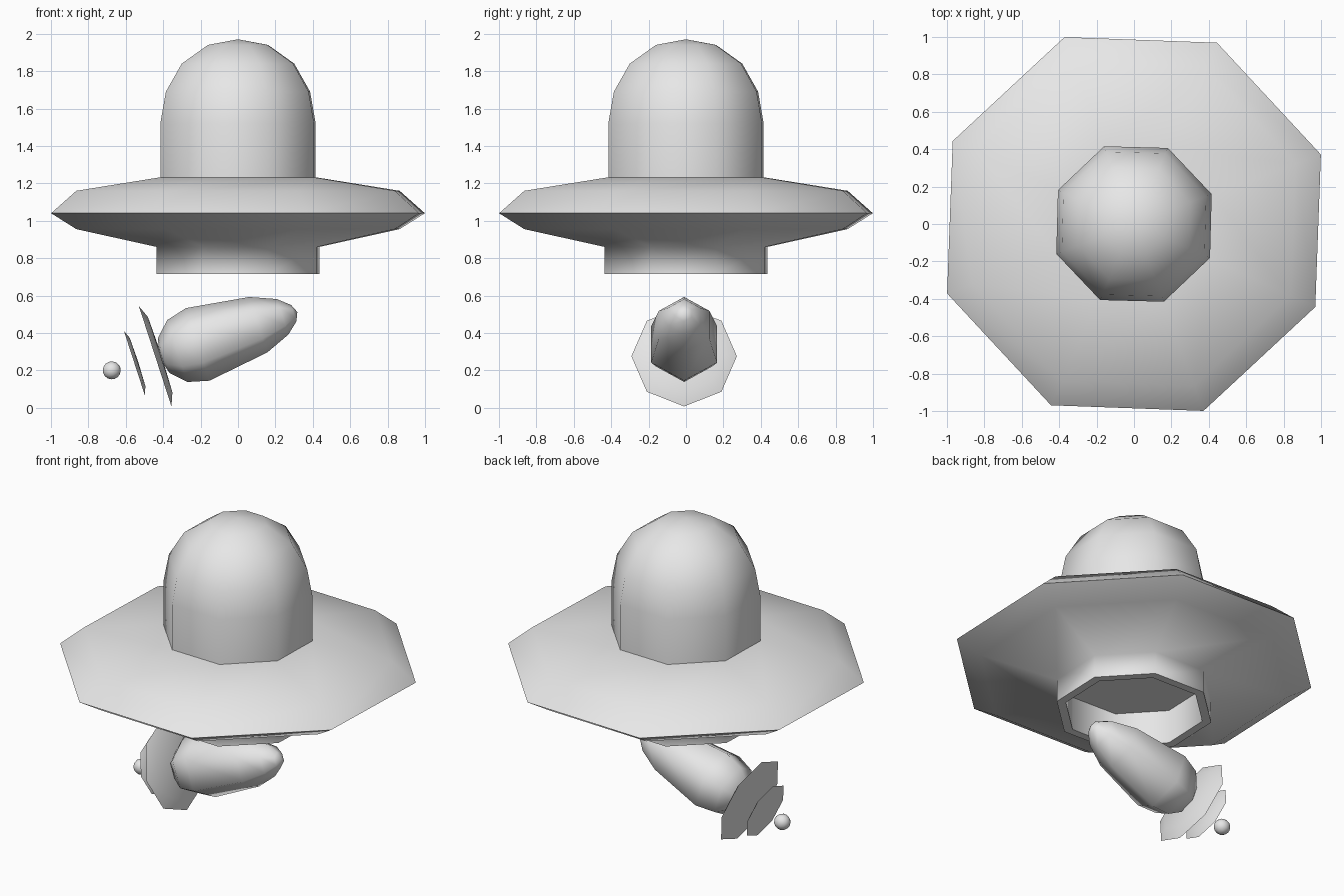
import bpy
import bmesh
from math import cos, sin, radians, tau
from mathutils import Matrix

default = bpy.data.objects.get("Cube")
if default:
    bpy.data.objects.remove(default)

grey = bpy.data.materials.new("light_grey")
grey.use_nodes = True
GREY = (0.8, 0.8, 0.8, 1)
grey.diffuse_color = GREY
grey.node_tree.nodes["Principled BSDF"].inputs["Base Color"].default_value = GREY


def lathe(name, profile, sides, matrix=Matrix(), turn=0, angle=85):
    """Spin (radius, height) points round local z; a zero radius is a pole."""
    bm = bmesh.new()
    rings = []
    for r, h in profile:
        if r == 0:
            rings.append([bm.verts.new((0, 0, h))] * sides)
        else:
            angles = [radians(turn) + tau * i / sides for i in range(sides)]
            rings.append([bm.verts.new((r * cos(a), r * sin(a), h)) for a in angles])
    for low, high in zip(rings, rings[1:]):
        for i in range(sides):
            j = (i + 1) % sides
            corners = dict.fromkeys((low[i], low[j], high[j], high[i]))
            bm.faces.new(list(corners))
    bmesh.ops.recalc_face_normals(bm, faces=bm.faces)
    bm.transform(matrix)
    mesh = bpy.data.meshes.new(name)
    bm.to_mesh(mesh)
    bm.free()
    mesh.materials.append(grey)
    obj = bpy.data.objects.new(name, mesh)
    bpy.context.collection.objects.link(obj)
    bpy.ops.object.select_all(action="DESELECT")
    obj.select_set(True)
    bpy.context.view_layer.objects.active = obj
    bpy.ops.object.shade_smooth_by_angle(angle=radians(angle))
    return obj


# Saucer hull with a hollow neck underneath
lathe("saucer_hull", [
    (0, 0.93), (0.41, 0.93), (0.41, 0.715), (0.464, 0.715), (0.464, 0.86),
    (0.922, 0.955), (1.066, 1.04), (0.922, 1.16), (0.445, 1.232), (0, 1.232),
], 8, turn=20.4)

# Cockpit dome
lathe("dome", [
    (0.445, 1.225), (0.445, 1.52), (0.413, 1.69), (0.322, 1.84),
    (0.172, 1.94), (0, 1.97),
], 8, turn=21)

# Ray gun, set along a tilted axis that starts at the muzzle ball
axis = Matrix.Translation((-0.675, -0.01, 0.2)) @ Matrix.Rotation(radians(72), 4, "Y")

lathe("gun_body", [
    (0, 0.26), (0.10, 0.29), (0.174, 0.365), (0.204, 0.48), (0.156, 0.82),
    (0.10, 0.957), (0.046, 1.02), (0, 1.04),
], 6, axis @ Matrix.Translation((0.01, 0, 0)))

# Muzzle discs: flat outside, bevelled towards the body
for name, radius, place in (("large_disc", 0.282, 0.244), ("small_disc", 0.181, 0.127)):
    lathe(name, [
        (0, place), (radius, place),
        (radius * 0.75, place + radius * 0.1), (0, place + radius * 0.12),
    ], 8, axis, angle=60)

# Muzzle ball
steps = 8
ball = [(0.048 * sin(tau * i / steps / 2), -0.048 * cos(tau * i / steps / 2))
        for i in range(1, steps)]
lathe("muzzle_ball", [(0, -0.048)] + ball + [(0, 0.048)], 12, axis)
